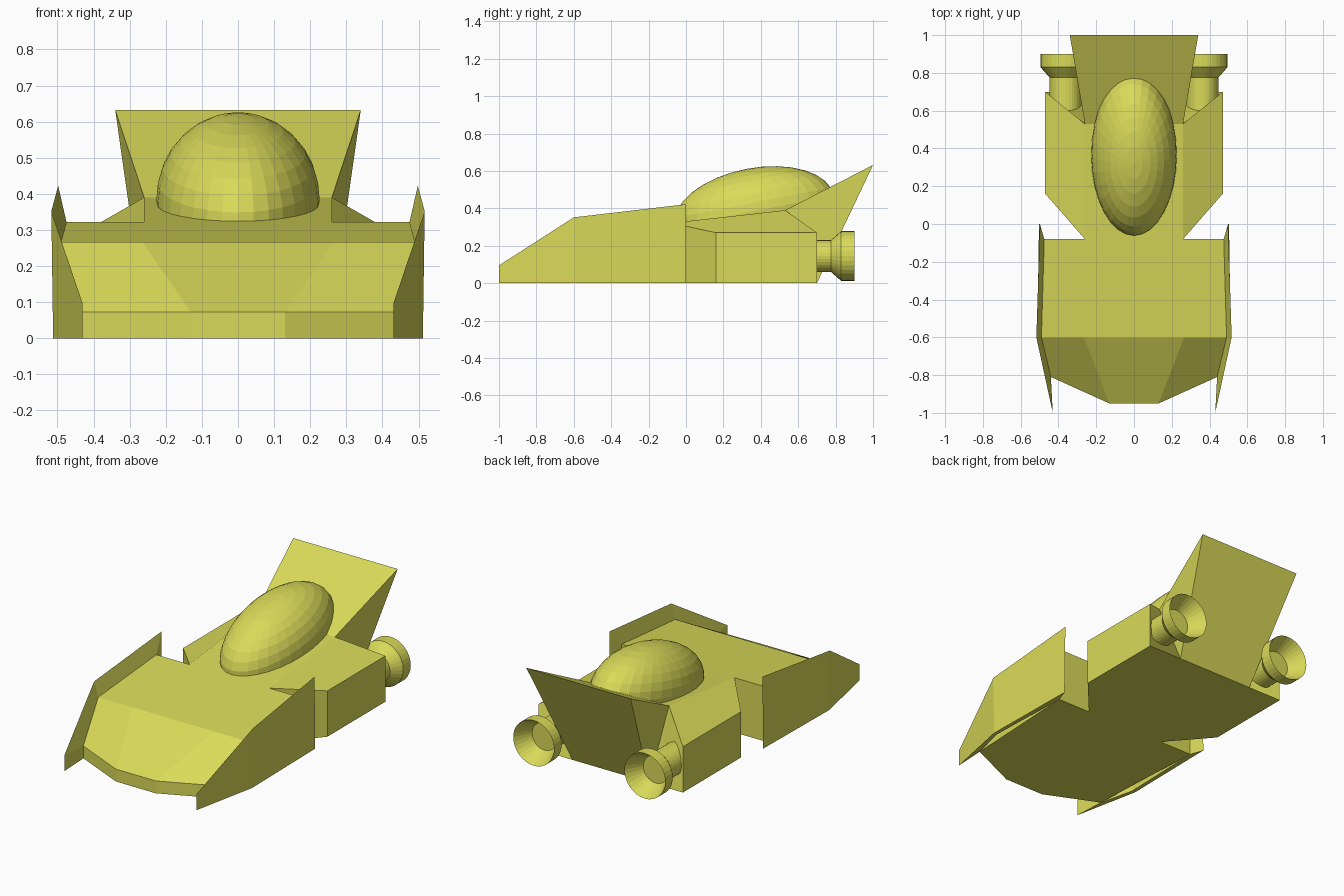
import bpy, bmesh, math

if "Cube" in bpy.data.objects:
    bpy.data.objects.remove(bpy.data.objects["Cube"])

paint = bpy.data.materials.new("yellow_paint")
paint.diffuse_color = (0.70, 0.70, 0.10, 1)
paint.use_nodes = True
paint.node_tree.nodes["Principled BSDF"].inputs["Base Color"].default_value = paint.diffuse_color


def finish(name, bm, mirror=False):
    bmesh.ops.recalc_face_normals(bm, faces=bm.faces)
    mesh = bpy.data.meshes.new(name)
    bm.to_mesh(mesh)
    bm.free()
    mesh.materials.append(paint)
    obj = bpy.data.objects.new(name, mesh)
    bpy.context.collection.objects.link(obj)
    if mirror:
        obj.modifiers.new("mirror", 'MIRROR')
    return obj


def loft(name, rings, mirror=False):
    """Skin a closed solid through rings that have equal point counts."""
    bm = bmesh.new()
    loops = [[bm.verts.new(p) for p in ring] for ring in rings]
    n = len(loops[0])
    for a, b in zip(loops, loops[1:]):
        for i in range(n):
            j = (i + 1) % n
            bm.faces.new((a[i], a[j], b[j], b[i]))
    bm.faces.new(loops[0])
    bm.faces.new(loops[-1])
    return finish(name, bm, mirror)


def flip(ring):
    return [(-x, y, z) for x, y, z in ring]


# Front hull: three facets across, sloping nose and flat deck
inner = [(.13, -.95, 0), (.13, -.95, .073), (.265, -.6, .266), (.26, -.08, .322), (.26, -.08, 0)]
outer = [(.44, -.81, 0), (.44, -.81, .073), (.49, -.6, .266), (.475, -.08, .322), (.475, -.08, 0)]
loft("front_hull", [flip(outer), flip(inner), inner, outer])

# Rear hull: central spine
spine = [(.26, -.08, 0), (.26, -.08, .322), (.26, .53, .39), (.25, .70, 0)]
loft("rear_spine", [flip(spine), spine])

# Side pods holding the engines
pod = [(.47, .16, 0), (.47, .16, .27), (.47, .70, .27), (.47, .70, 0)]
loft("side_pod", [spine, pod], mirror=True)

# Tail wedge
tail = [(.26, .53, .39), (.34, 1.0, .632), (.25, .70, 0)]
loft("tail_wedge", [flip(tail), tail])

# Side fins, lofted from nose to back
loft("side_fin", [
    [(.43, -1, 0), (.43, -1, .095), (.44, -.81, .073), (.44, -.81, 0)],
    [(.512, -.6, 0), (.517, -.6, .352), (.49, -.6, .266), (.49, -.6, 0)],
    [(.503, 0, 0), (.498, 0, .422), (.475, -.08, .322), (.475, -.08, 0)],
], mirror=True)

# Engines: pipe, flare, rim and hollow nozzle
profile = [(.085, .55), (.085, .775), (.133, .83), (.133, .90), (.08, .80)]
angles = [math.tau * i / 32 for i in range(32)]
loft("engine", [[(.362 + r * math.cos(a), y, .145 + r * math.sin(a)) for a in angles]
                for r, y in profile], mirror=True)

# Canopy: tilted faceted ellipsoid
bm = bmesh.new()
bmesh.ops.create_uvsphere(bm, u_segments=32, v_segments=16, radius=1)
canopy = finish("canopy", bm)
canopy.scale = (.226, .434, .229)
canopy.rotation_euler = (math.radians(11), 0, 0)
canopy.location = (0, .365, .386)
